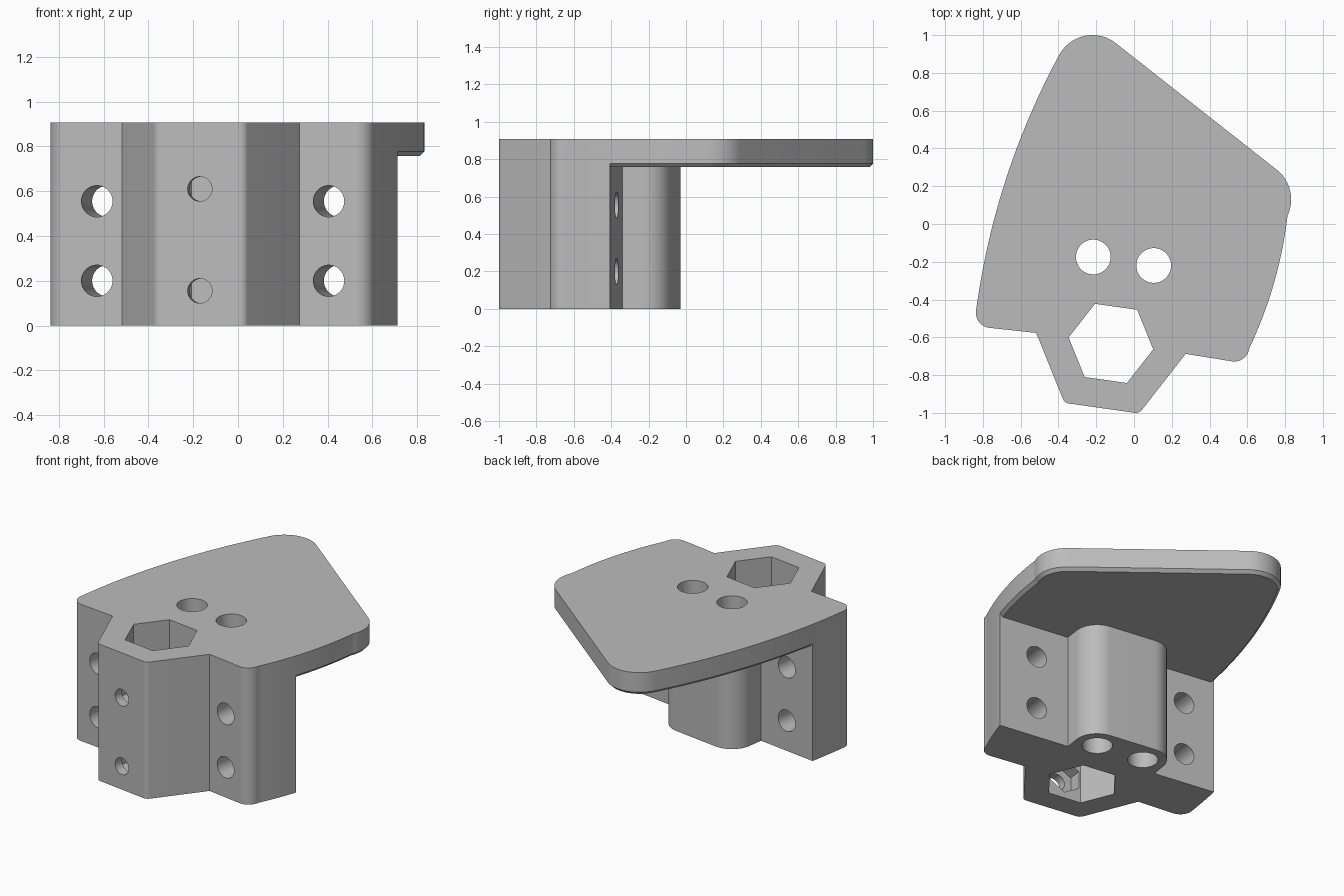
import bpy, bmesh, math
from math import cos, sin, radians
from mathutils import Vector

old = bpy.data.objects.get("Cube")
if old:
    bpy.data.objects.remove(old, do_unlink=True)

TURN = -8            # the part is turned slightly about z
TOP, UNDER = 0.907, 0.757
CHAMFER = 0.02


def world(u, v):
    """Turned part coordinates to world."""
    a = radians(TURN)
    return Vector((u * cos(a) - v * sin(a), u * sin(a) + v * cos(a)))


def arc(centre, r, a0, a1, n=14):
    angles = [radians(a0 + (a1 - a0) * i / n) for i in range(n + 1)]
    return [Vector(centre) + r * Vector((cos(a), sin(a))) for a in angles]


def bow(p, q, sag, n=24):
    """Shallow curve between p and q, end points left out."""
    d = q - p
    side = Vector((-d.y, d.x)).normalized()
    return [p + d * (i / n) + side * sag * 4 * i / n * (1 - i / n) for i in range(1, n)]


def offset(points, dist):
    """Move a clockwise outline outward."""
    out = []
    for i, p in enumerate(points):
        a = (p - points[i - 1]).normalized()
        b = (points[(i + 1) % len(points)] - p).normalized()
        na, nb = Vector((-a.y, a.x)), Vector((-b.y, b.x))
        out.append(p + (na + nb) * dist / (1 + na.dot(nb)))
    return out


def prism(name, low, z0, z1, high=None):
    bm = bmesh.new()
    lo = [bm.verts.new((p.x, p.y, z0)) for p in low]
    hi = [bm.verts.new((p.x, p.y, z1)) for p in (high or low)]
    bm.faces.new(lo)
    bm.faces.new(hi[::-1])
    for i in range(len(lo)):
        bm.faces.new((lo[i - 1], lo[i], hi[i], hi[i - 1]))
    bmesh.ops.recalc_face_normals(bm, faces=bm.faces)
    mesh = bpy.data.meshes.new(name)
    bm.to_mesh(mesh)
    bm.free()
    ob = bpy.data.objects.new(name, mesh)
    bpy.context.collection.objects.link(ob)
    return ob


def bore(name, u, v0, v1, z, r, sides=40):
    """Horizontal cutter running front to back."""
    c = world(u, (v0 + v1) / 2)
    bpy.ops.mesh.primitive_cylinder_add(
        vertices=sides, radius=r, depth=v1 - v0, location=(c.x, c.y, z),
        rotation=(radians(90), 0, radians(TURN)))
    bpy.context.object.name = name
    return bpy.context.object


def cut(target, tool):
    tool.hide_render = True
    mod = target.modifiers.new("cut", 'BOOLEAN')
    mod.operation, mod.solver, mod.object = 'DIFFERENCE', 'EXACT', tool
    bpy.context.view_layer.objects.active = target
    bpy.ops.object.modifier_apply(modifier=mod.name)
    bpy.data.objects.remove(tool, do_unlink=True)


# Outline, clockwise from the left-hand front corner
hex_u, hex_v = -0.033, -0.643
hex_c = world(hex_u, hex_v)
wall = 0.346 / cos(radians(30))
corner = 0.306 / cos(radians(30))
left_front = arc((-0.757, -0.47), 0.08, 262, 172.3)
back_tip = arc((-0.22, 0.80), 0.2, 151.5, 52.3, 24)
side_tip = arc((0.632, 0.13), 0.2, 52.3, -25.3, 24)
right_front = arc((0.531, -0.648), 0.08, -6.9, -98)
housing = [world(hex_u + wall, hex_v)]
housing += arc(world(hex_u + corner / 2, hex_v - 0.306), 0.04, -38, -98, 8)
housing += arc(world(hex_u - corner / 2, hex_v - 0.306), 0.04, -98, -158, 8)
housing += [world(hex_u - wall, hex_v)]
outline = (left_front + bow(left_front[-1], back_tip[0], 0.065) + back_tip + side_tip
           + bow(side_tip[-1], right_front[0], 0.03) + right_front + housing)

bracket = prism("mounting_bracket", outline, 0, TOP)

# Undercut below the plate, keeping a chamfered rim and the rear boss
block = [world(u, v) for u, v in ((-2, -0.304), (-2, 2), (2, 2), (2, -0.304))]
undercut = prism("undercut", block, -0.5, UNDER + CHAMFER)
rim = prism("rim", offset(outline, -CHAMFER), UNDER, UNDER + 1.5 * CHAMFER,
            offset(outline, CHAMFER / 2))
cut(undercut, rim)
bolts = [(-0.189, -0.203), (0.134, -0.203)]
boss = [world(bolts[0][0] - 0.145, -0.5)]
boss += arc(world(*bolts[0]), 0.145, 180 + TURN, 90 + TURN, 20)
boss += arc(world(*bolts[1]), 0.145, 90 + TURN, TURN, 20)
boss += [world(bolts[1][0] + 0.145, -0.5)]
cut(undercut, prism("boss", boss, -1, 0.85))
cut(bracket, undercut)

# Vertical hexagonal socket and two vertical bolt holes
socket = arc(hex_c, 0.226, 360 + TURN, TURN, 6)[:-1]
cut(bracket, prism("socket", socket, -1, 2))
for spot in bolts:
    cut(bracket, prism("bolt_hole", arc(world(*spot), 0.092, 360, 0, 48)[:-1], -1, 2))

# Flange holes
for u in (-0.545, 0.50):
    for z in (0.2, 0.555):
        cut(bracket, bore("flange_hole", u, -0.9, -0.1, z, 0.07))

# Clamp screw holes with nut traps on the inside of the front wall
for z in (0.155, 0.61):
    cut(bracket, bore("screw_hole", hex_u, -1.2, -0.7, z, 0.055))
    cut(bracket, bore("nut_trap", hex_u, -0.93, -0.75, z, 0.115, 6))

# Colour and shading
grey = bpy.data.materials.new("grey_plastic")
grey.use_nodes = True
colour = (0.5, 0.5, 0.5, 1)
grey.diffuse_color = colour
grey.node_tree.nodes["Principled BSDF"].inputs["Base Color"].default_value = colour
bracket.data.materials.clear()
bracket.data.materials.append(grey)
bpy.ops.object.select_all(action='DESELECT')
bracket.select_set(True)
bpy.context.view_layer.objects.active = bracket
bpy.ops.object.shade_smooth_by_angle(angle=radians(30))
